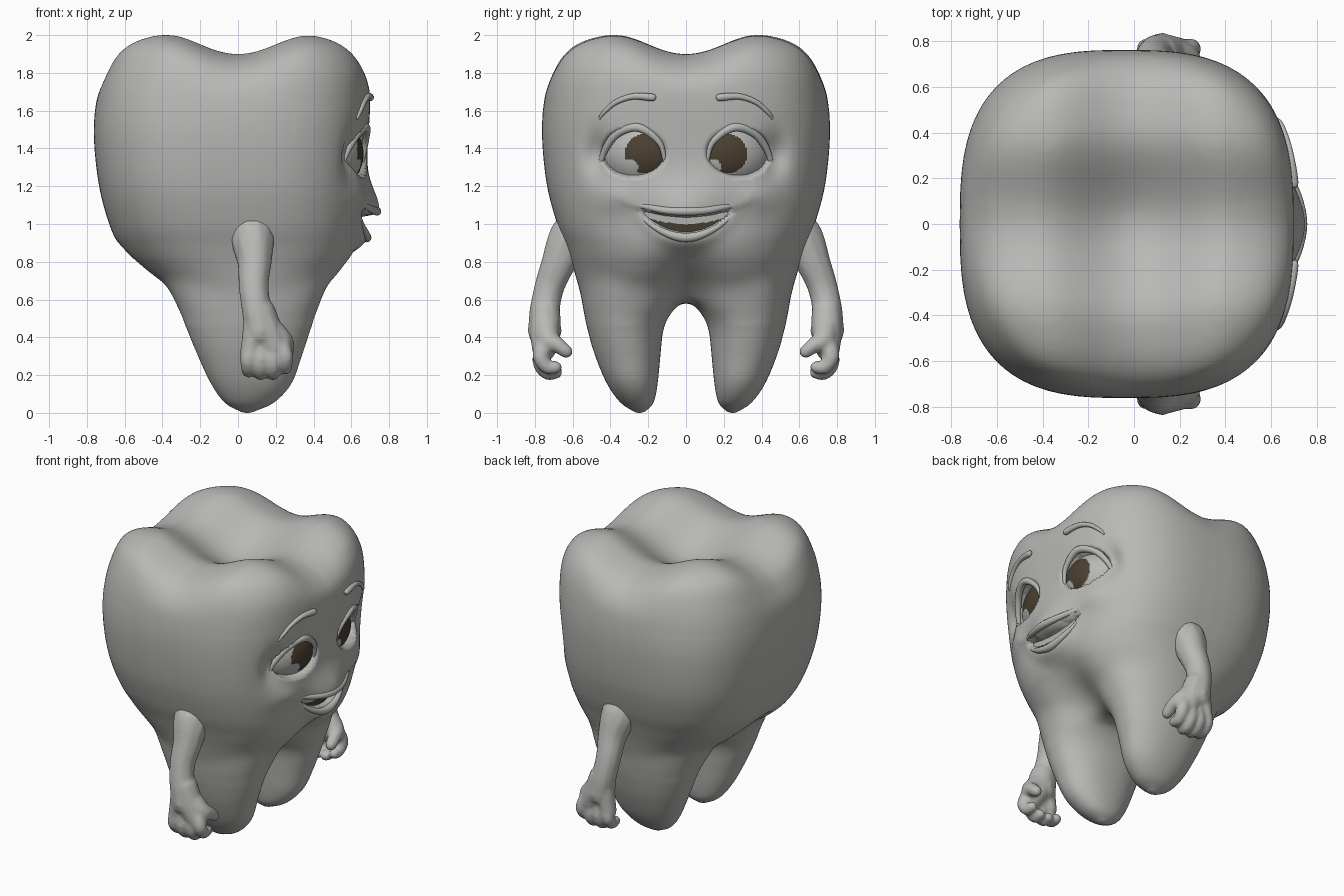
import bpy, bmesh, math
from mathutils import Matrix, Vector
from mathutils.bvhtree import BVHTree

if "Cube" in bpy.data.objects:
    bpy.data.objects.remove(bpy.data.objects["Cube"])


def material(name, rgb):
    m = bpy.data.materials.new(name)
    m.diffuse_color = (*rgb, 1)
    m.use_nodes = True
    m.node_tree.nodes["Principled BSDF"].inputs["Base Color"].default_value = m.diffuse_color
    return m


GREY = material("tooth_grey", (0.48, 0.48, 0.465))
BROWN = material("dark_brown", (0.07, 0.05, 0.03))


def clamp(t):
    return max(0.0, min(1.0, t))


def smooth(t):
    t = clamp(t)
    return t * t * (3 - 2 * t)


def spline(rows, steps):
    """Catmull-Rom interpolation through rows of numbers."""
    out = []
    for i in range(len(rows) - 1):
        a, b, c, d = (rows[max(0, min(len(rows) - 1, i + k))] for k in (-1, 0, 1, 2))
        for j in range(steps):
            t = j / steps
            out.append([0.5 * (2 * q + (r - p) * t + (2 * p - 5 * q + 4 * r - s) * t * t
                               + (3 * q - p - 3 * r + s) * t ** 3)
                        for p, q, r, s in zip(a, b, c, d)])
    return out + [list(rows[-1])]


def finish(name, bm, mats):
    me = bpy.data.meshes.new(name)
    bm.to_mesh(me)
    bm.free()
    for m in mats:
        me.materials.append(m)
    ob = bpy.data.objects.new(name, me)
    bpy.context.collection.objects.link(ob)
    for p in me.polygons:
        p.use_smooth = True
    return ob


def remesh(ob, voxel, iterations, mirror=False):
    """Fuse overlapping volumes into one soft skin."""
    r = ob.modifiers.new("fuse", 'REMESH')
    r.mode, r.voxel_size, r.use_smooth_shade = 'VOXEL', voxel, True
    s = ob.modifiers.new("soften", 'SMOOTH')
    s.factor, s.iterations = 0.5, iterations
    if mirror:
        ob.modifiers.new("mirror", 'MIRROR').use_axis = (False, True, False)
    bpy.context.view_layer.objects.active = ob
    for m in list(ob.modifiers):
        bpy.ops.object.modifier_apply(modifier=m.name)


def loft(bm, rows, side=1, segs=72):
    """Closed loft of superellipse rings: z, x0, x1, y0, y1, exponent."""
    rings = []
    for z, x0, x1, y0, y1, n in spline(rows, 6):
        ring = []
        for k in range(segs):
            a = 2 * math.pi * k / segs
            c, s = math.cos(a), math.sin(a)
            x = (x0 + x1) / 2 + (x1 - x0) / 2 * math.copysign(abs(c) ** (2 / n), c)
            y = (y0 + y1) / 2 * side + (y1 - y0) / 2 * math.copysign(abs(s) ** (2 / n), s)
            ring.append(bm.verts.new((x, y, z)))
        rings.append(ring)
    for lo, hi in zip(rings, rings[1:]):
        for k in range(segs):
            j = (k + 1) % segs
            bm.faces.new((lo[k], lo[j], hi[j], hi[k]))
    bm.faces.new(rings[0][::-1])
    bm.faces.new(rings[-1])


# Tooth body: crown with four cusps
crown = [(.58, -.33, .43, .545), (.66, -.41, .51, .57), (.75, -.525, .585, .595), (.87, -.625, .637, .635),
         (1.0, -.685, .655, .685), (1.2, -.737, .67, .737), (1.45, -.763, .69, .762), (1.65, -.75, .70, .752),
         (1.8, -.71, .688, .722), (1.91, -.66, .633, .67), (1.97, -.58, .55, .59),
         (2.0, -.48, .45, .48), (2.01, -.38, .36, .37), (2.01, -.02, .02, .02)]
bm = bmesh.new()
loft(bm, [(z, a, b, -w, w, 2.35 + .5 * smooth((z - .55) / .6)) for z, a, b, w in crown])


def dip(t):
    return math.cos(math.pi / 2 * min(1, abs(t) / .42)) ** 2


for v in bm.verts:
    x, y, z = v.co
    v.co.x = x * (1 - .36 * math.exp(-(y / .16) ** 2) * smooth((.92 - z) / .34))
    dx, dy = dip(x), dip(y)
    v.co.z = z - smooth((z - 1.6) / .38) * (.12 * (dx + dy) + .03 * dx * dy)

# Two roots
root = [(.9, -.33, .40, .10, .50, 2.2), (.7, -.38, .47, .03, .55, 2.3), (.57, -.33, .435, .045, .55, 2.3),
        (.5, -.30, .41, .095, .537, 2.2), (.42, -.265, .38, .122, .518, 2.2), (.3, -.215, .34, .135, .483, 2.2),
        (.15, -.145, .285, .15, .42, 2.2), (.05, -.075, .195, .17, .35, 2.1), (.005, .0, .1, .21, .285, 2),
        (-.01, .03, .07, .235, .26, 2)]
for s in (1, -1):
    loft(bm, root, s)
bmesh.ops.recalc_face_normals(bm, faces=bm.faces)
body = finish("tooth_body", bm, [GREY])
remesh(body, .0155, 6)

# Extra softening where crown meets roots and over the cusps
bm = bmesh.new()
bm.from_mesh(body.data)
for test, count in ((lambda z: .47 < z < .8, 35), (lambda z: .4 < z < .9, 6), (lambda z: z > 1.6, 16)):
    zone = [v for v in bm.verts if test(v.co.z)]
    for _ in range(count):
        bmesh.ops.smooth_vert(bm, verts=zone, factor=.5, use_axis_x=True, use_axis_y=True, use_axis_z=True)
lo, hi = min(v.co.z for v in bm.verts), max(v.co.z for v in bm.verts)
for v in bm.verts:
    v.co.z = (v.co.z - lo) / (hi - lo) * 2
bm.to_mesh(body.data)
tree = BVHTree.FromBMesh(bm)
bm.free()


def base(y, z):
    """Front surface of the plain tooth at y, z."""
    return tree.ray_cast(Vector((2, y, z)), Vector((-1, 0, 0)))[0].x


def mouth_top(y):
    return 1.045 + .6 * y * y


def mouth_bottom(y):
    return .952 + 1.95 * y * y


# Sculpt the face: sockets, muzzle, cheeks, mouth hollow
for v in body.data.vertices:
    x, y, z = v.co
    if x < .3 or not .75 < z < 1.75:
        continue
    ay = abs(y)
    d = math.hypot((ay - .285) / .168, (z - 1.375) / (.125 if z > 1.375 else .12))
    outer = .055 * math.exp(-((ay - .47) / .07) ** 2 - ((z - 1.37) / .11) ** 2)
    move = -max(.1 * smooth((1.1 - d) / .25), outer)
    top, bottom = mouth_top(y), mouth_bottom(y)
    sigma = .16 if z > top else .03
    move += .088 * math.exp(-(y / .2) ** 2 - ((z - top - .02) / sigma) ** 2)
    move += .025 * math.exp(-((ay - .38) / .11) ** 2 - ((z - 1.14) / .08) ** 2)
    move += .035 * math.exp(-(y / .2) ** 2 - ((z - bottom + .04) / .055) ** 2)
    inside = clamp(min(z - bottom, top - z) / .02)
    v.co.x += move * (1 - inside) - .08 * inside

# Mouth lining: upper teeth pale, lower part and corners dark
bm = bmesh.new()
NU, NV = 60, 16
grid = []
for i in range(NU + 1):
    y = .27 * (2 * i / NU - 1)
    b, t = mouth_bottom(y) - .015, mouth_top(y) + .015
    col = []
    for j in range(NV + 1):
        z = b + (t - b) * j / NV
        col.append(bm.verts.new((base(y, z) - .015, y, z)))
    grid.append(col)
for i in range(NU):
    for j in range(NV):
        f = bm.faces.new((grid[i][j], grid[i + 1][j], grid[i + 1][j + 1], grid[i][j + 1]))
        c = f.calc_center_median()
        f.material_index = int(c.z < 1.0 + .75 * c.y ** 2 or abs(c.y) > .225)
finish("mouth_teeth", bm, [GREY, BROWN])


def tube(name, rows, s=1):
    """Tapered tube lying on the face: y, z, offset, radius."""
    cu = bpy.data.curves.new(name, 'CURVE')
    cu.dimensions = '3D'
    cu.bevel_depth, cu.bevel_resolution, cu.use_fill_caps = 1, 4, True
    pts = spline(rows, 8)
    sp = cu.splines.new('POLY')
    sp.points.add(len(pts) - 1)
    for p, (y, z, off, r) in zip(sp.points, pts):
        p.co = (base(y * s, z) + off, y * s, z, 1)
        p.radius = r
    cu.materials.append(GREY)
    bpy.context.collection.objects.link(bpy.data.objects.new(name, cu))


# Lips
half = [(-.295, 1.108, -.005, .006), (-.22, 1.093, .02, .015), (-.11, 1.072, .06, .02)]
tube("upper_lip", half + [(0, 1.067, .076, .023)] + [(-y, z, o, r) for y, z, o, r in half[::-1]])
half = [(-.275, 1.085, -.01, .005), (-.2, 1.008, .005, .013), (-.1, .95, .028, .02)]
tube("lower_lip", half + [(0, .928, .036, .025)] + [(-y, z, o, r) for y, z, o, r in half[::-1]])

for s, side in ((1, "left"), (-1, "right")):
    # Eyeball with iris and highlight notch
    bm = bmesh.new()
    bmesh.ops.create_uvsphere(bm, u_segments=144, v_segments=80, radius=1,
                              matrix=Matrix.Translation((.5, s * .24, 1.37))
                              @ Matrix.Rotation(s * math.radians(22), 4, 'Z')
                              @ Matrix.Diagonal((.155, .215, .18, 1)))
    for f in bm.faces:
        c = f.calc_center_median()
        iris = math.hypot(c.y - s * .22, c.z - 1.372) < .104
        glint = math.hypot(c.y - s * .22 + .08, c.z - 1.3) < .045
        f.material_index = int(c.x > .52 and iris and not glint)
    finish(side + "_eye", bm, [GREY, BROWN])
    # Eyelids and brow
    tube(side + "_upper_lid", [(.112, 1.32, -.02, .009), (.14, 1.43, -.01, .016), (.25, 1.51, -.005, .023),
                               (.36, 1.48, -.025, .022), (.43, 1.39, -.05, .018), (.458, 1.285, -.065, .01)], s)
    tube(side + "_lower_lid", [(.112, 1.31, -.02, .008), (.17, 1.252, -.02, .013), (.28, 1.236, -.025, .016),
                               (.4, 1.25, -.045, .014), (.455, 1.29, -.065, .009)], s)
    tube(side + "_brow", [(.46, 1.555, 0, .005), (.435, 1.59, .003, .011), (.37, 1.645, .004, .014),
                          (.28, 1.675, .005, .017), (.18, 1.67, .006, .02), (.16, 1.668, .004, .008)], s)

# Arms with palm, curled fingers and thumb: x, y, z, radius
chains = [[(.07, .55, .99, .12), (.078, .615, .92, .115), (.088, .672, .8, .092), (.083, .722, .67, .08),
           (.1, .748, .54, .08), (.125, .748, .43, .088)],
          [(.105, .745, .55, .075), (.08, .755, .4, .06), (.065, .755, .32, .055)],
          [(.12, .745, .53, .08), (.16, .745, .42, .08), (.2, .75, .34, .065)],
          [(.13, .74, .48, .075), (.225, .73, .39, .06), (.257, .68, .36, .042), (.262, .635, .325, .036)]]
for x, z in ((.055, .215), (.12, .2), (.185, .2), (.25, .23)):
    chains.append([(x * .8 + .03, .755, .35, .05), (x, .768, z + .065, .044),
                   (x, .735, z + .012, .037), (x, .69, z + .012, .034)])
bm = bmesh.new()
for chain in chains:
    for x, y, z, r in spline(chain, 8):
        bmesh.ops.create_icosphere(bm, subdivisions=2, radius=r * 1.03, matrix=Matrix.Translation((x, y, z)))
arms = finish("arms", bm, [GREY])
remesh(arms, .011, 8, mirror=True)
for ob in (body, arms):
    for p in ob.data.polygons:
        p.use_smooth = True
        p.material_index = 0
